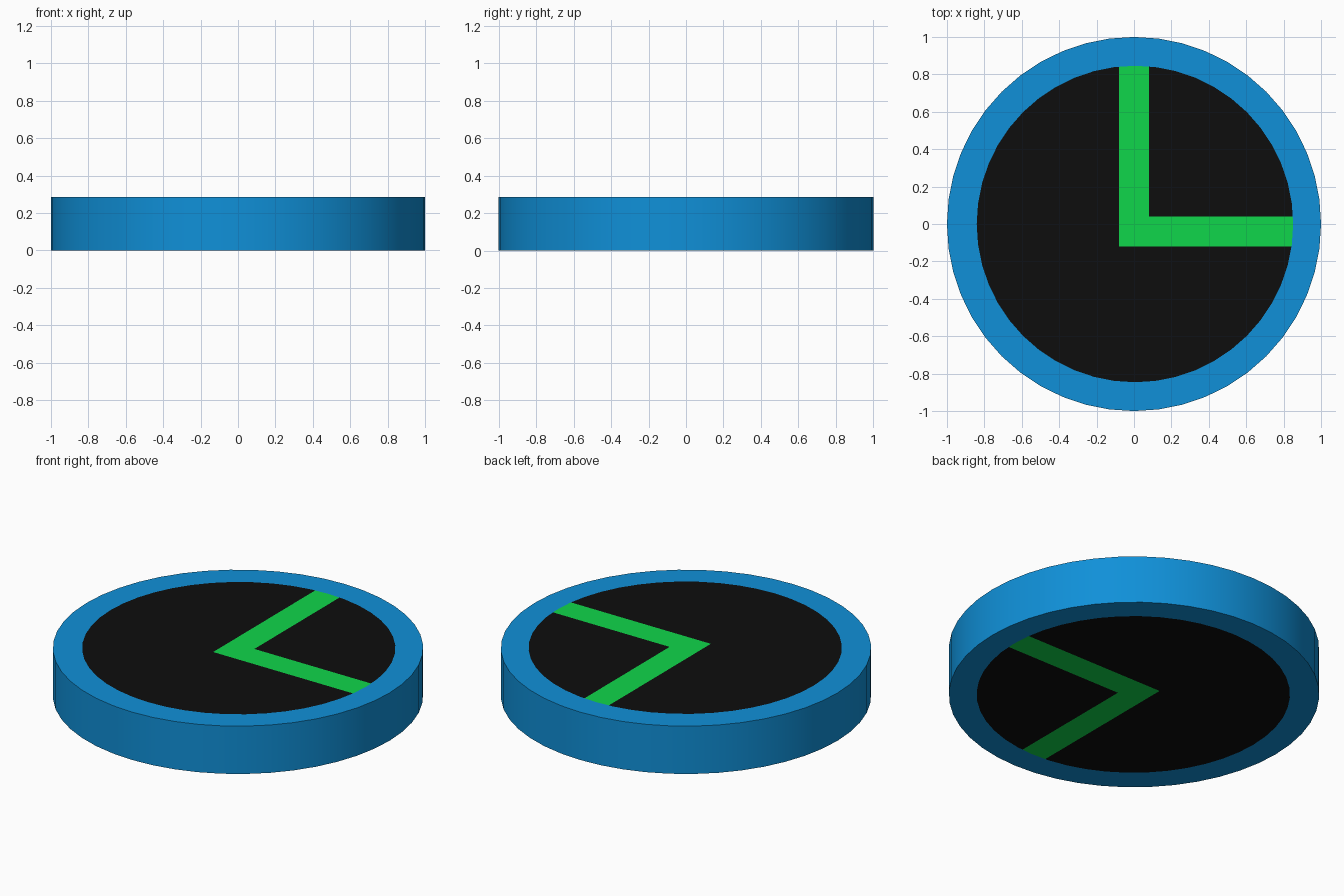
import bpy, bmesh, math

if "Cube" in bpy.data.objects:
    bpy.data.objects.remove(bpy.data.objects["Cube"])

SIDES = 48
HEIGHT = 0.285
R_OUT, R_IN, OFFSET = 1.0, 0.846, 0.005


def material(name, rgb):
    m = bpy.data.materials.new(name)
    m.diffuse_color = (*rgb, 1)
    m.use_nodes = True
    m.node_tree.nodes["Principled BSDF"].inputs["Base Color"].default_value = m.diffuse_color
    return m


blue = material("rim blue", (0.005, 0.28, 0.69))
black = material("dial black", (0.004, 0.004, 0.004))
green = material("hand green", (0.005, 0.67, 0.07))


def finish(name, bm, mats):
    me = bpy.data.meshes.new(name)
    bm.to_mesh(me)
    bm.free()
    for m in mats:
        me.materials.append(m)
    ob = bpy.data.objects.new(name, me)
    bpy.context.collection.objects.link(ob)
    return ob


def ring(bm, r, z, dx=0.0):
    return [bm.verts.new((dx + r * math.cos(2 * math.pi * i / SIDES),
                          r * math.sin(2 * math.pi * i / SIDES), z))
            for i in range(SIDES)]


# Rim: bottom border, smooth outer wall, top border
bm = bmesh.new()
loops = [ring(bm, R_IN, 0, OFFSET), ring(bm, R_OUT, 0),
         ring(bm, R_OUT, HEIGHT), ring(bm, R_IN, HEIGHT, OFFSET)]
for k, (a, b) in enumerate(zip(loops, loops[1:])):
    for i in range(SIDES):
        j = (i + 1) % SIDES
        f = bm.faces.new((a[i], a[j], b[j], b[i]))
        f.smooth = k == 1
for e in bm.edges:
    if len({v.co.z for v in e.verts}) == 1:
        e.smooth = False
finish("rim", bm, [blue])


# Dials: flush discs cut along the edges of the two hands
def dial(name, z, side):
    bm = bmesh.new()
    bm.faces.new(ring(bm, R_IN, z, OFFSET))
    cuts = [((-0.08, 0, z), (1, 0, 0)), ((0.08, 0, z), (1, 0, 0)),
            ((0, -0.12 * side, z), (0, 1, 0)), ((0, 0.04 * side, z), (0, 1, 0))]
    for co, no in cuts:
        bmesh.ops.bisect_plane(bm, geom=bm.verts[:] + bm.edges[:] + bm.faces[:],
                               plane_co=co, plane_no=no)
    for f in bm.faces:
        c = f.calc_center_median()
        x, y = c.x, c.y * side
        upright = abs(x) < 0.08 and y > -0.12
        sideways = x > -0.08 and -0.12 < y < 0.04
        f.material_index = int(upright or sideways)
        if f.normal.z * side < 0:
            f.normal_flip()
    finish(name, bm, [black, green])


dial("top_dial", HEIGHT, 1)
dial("bottom_dial", 0, -1)   # the underside is the top turned over about x
